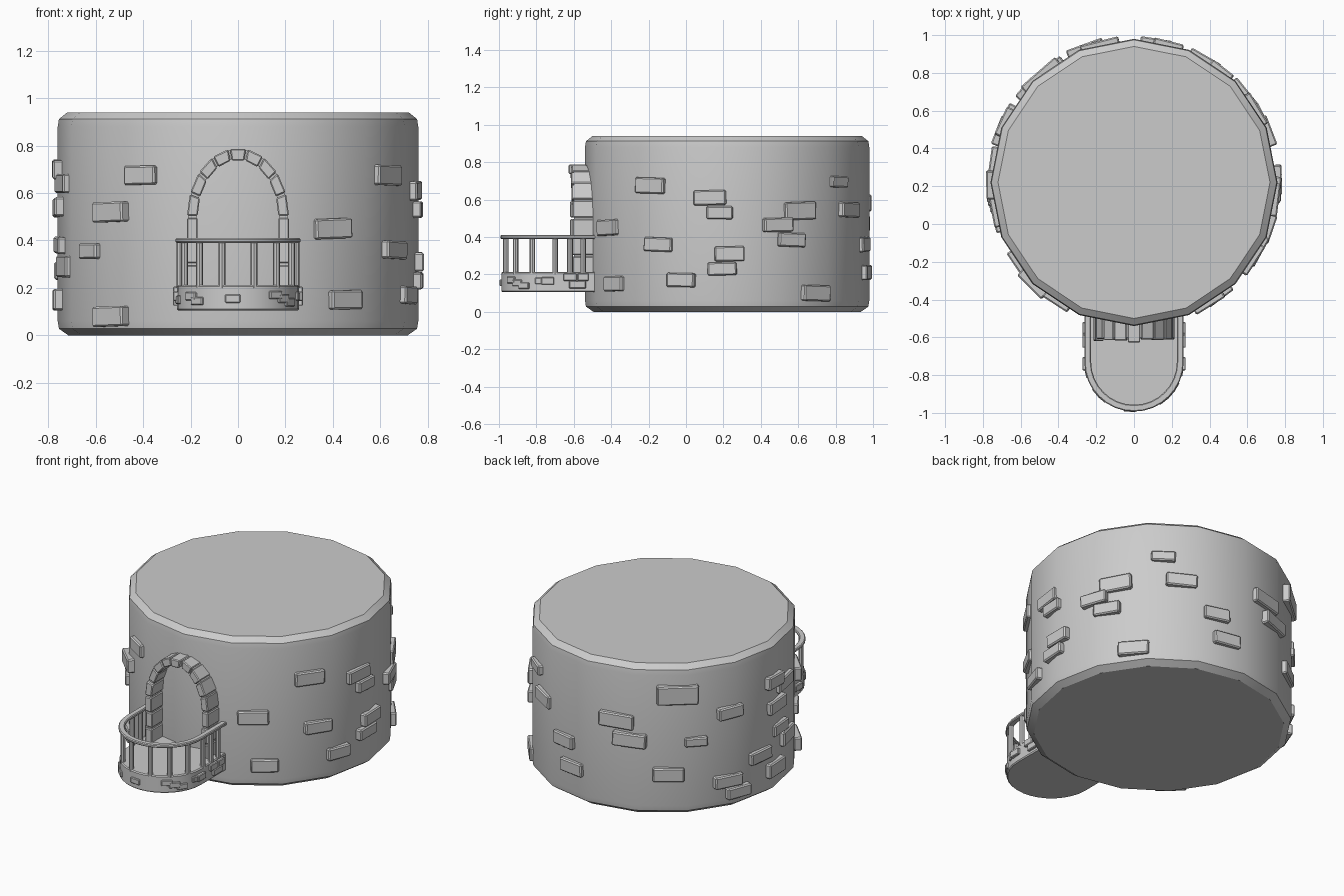
import bpy, bmesh, random
from math import sin, cos, pi, radians
from mathutils import Vector, Matrix

if "Cube" in bpy.data.objects:
    bpy.data.objects.remove(bpy.data.objects["Cube"])

random.seed(4)
CY, R = 0.22, 0.76          # tower axis and radius


def finish(bm, name, bevel=0, smooth=None):
    bmesh.ops.recalc_face_normals(bm, faces=bm.faces)
    me = bpy.data.meshes.new(name)
    bm.to_mesh(me)
    bm.free()
    ob = bpy.data.objects.new(name, me)
    bpy.context.collection.objects.link(ob)
    if bevel:
        m = ob.modifiers.new("bevel", 'BEVEL')
        m.width, m.segments = bevel, 1
    if smooth:
        bpy.ops.object.select_all(action='DESELECT')
        ob.select_set(True)
        bpy.context.view_layer.objects.active = ob
        bpy.ops.object.shade_smooth_by_angle(angle=radians(smooth))
    return ob


def prism(bm, pts, offset):
    """Solid from a flat outline pushed along offset."""
    a = [bm.verts.new(p) for p in pts]
    b = [bm.verts.new(Vector(p) + Vector(offset)) for p in pts]
    n = len(a)
    bm.faces.new(a)
    bm.faces.new(b[::-1])
    for i in range(n):
        j = (i + 1) % n
        bm.faces.new((a[i], b[i], b[j], a[j]))


def box(bm, pos, phi, size, tilt=0):
    """Box whose depth axis points along phi (0 = front, 90 = +x)."""
    m = (Matrix.Translation(pos) @ Matrix.Rotation(radians(phi), 4, 'Z')
         @ Matrix.Rotation(tilt, 4, 'Y') @ Matrix.Diagonal((*size, 1)))
    bmesh.ops.create_cube(bm, size=1, matrix=m)


# Tower drum with chamfered rims
bm = bmesh.new()
N = 16
rings = [[bm.verts.new((r * sin(2 * pi * i / N), CY - r * cos(2 * pi * i / N), z)) for i in range(N)]
         for r, z in [(.715, 0), (R - .005, .028), (R, .06), (R, .88), (R - .005, .912), (.72, .94)]]
bm.faces.new(rings[0])
bm.faces.new(rings[-1])
for a, b in zip(rings, rings[1:]):
    for i in range(N):
        j = (i + 1) % N
        bm.faces.new((a[i], a[j], b[j], b[i]))
finish(bm, "tower_wall", smooth=35)

# Scattered wall stones: angle, height, width, stone height
stones = [
    (-33, .675, .155, .08), (-45, .52, .18, .085), (-56, .355, .13, .065), (-45, .08, .18, .085),
    (32, .45, .18, .085), (37, .15, .16, .08), (61, .36, .17, .075), (57, .675, .18, .085),
    (71, .17, .155, .075), (83, .61, .175, .08), (87, .53, .14, .07), (91, .31, .16, .08),
    (88, .23, .155, .07), (121, .54, .19, .095), (111, .465, .165, .075), (117, .385, .16, .075),
    (129, .1, .18, .085), (142, .695, .14, .06), (150, .545, .18, .08),
    (166, .36, .16, .08), (171, .21, .17, .08), (221, .76, .24, .115), (194, .58, .21, .09),
    (200, .47, .2, .085), (229, .46, .135, .055), (245, .61, .16, .075), (217, .26, .18, .085),
    (244, .18, .18, .075), (249, .1, .16, .07), (262, .27, .17, .075), (281, .64, .19, .08),
    (273, .54, .17, .08), (271, .7, .15, .08), (276, .38, .16, .07), (284, .29, .17, .09), (272, .15, .16, .09)]
bm = bmesh.new()
for phi, z, w, h in stones:
    p = radians(phi)
    # distance to the flat facet below the stone
    local = (phi % (360 / N)) - 180 / N
    r = R * cos(pi / N) / cos(radians(local))
    box(bm, (r * sin(p), CY - r * cos(p), z), phi, (w, .05, h), random.uniform(-.04, .04))
finish(bm, "wall_stones", bevel=.007)

# Door arch made of wedge stones
def arch_pt(t, a, h):
    """t in 0..15: three straight stones, nine arched, three straight."""
    if t < 3:
        return a, .2 + .1 * t
    if t > 12:
        return -a, .2 + .1 * (15 - t)
    ang = pi * (t - 3) / 9
    return a * cos(ang), .5 + h * sin(ang)


bm = bmesh.new()
for i in range(15):
    g, f = .05, random.uniform(-.62, -.605)
    if i == 7:
        f = -.628
    quad = [arch_pt(i + g, .17, .24), arch_pt(i + g, .215, .29),
            arch_pt(i + 1 - g, .215, .29), arch_pt(i + 1 - g, .17, .24)]
    prism(bm, [(x, f, z) for x, z in quad], (0, -.48 - f, 0))
finish(bm, "door_arch", bevel=.005)
# Continuous mortar band behind the stones
bm = bmesh.new()
for i in range(15):
    quad = [arch_pt(i, .175, .245), arch_pt(i, .21, .285), arch_pt(i + 1, .21, .285), arch_pt(i + 1, .175, .245)]
    prism(bm, [(x, -.6, z) for x, z in quad], (0, .12, 0))
finish(bm, "arch_mortar")


# Balcony outline: straight sides and a half-round front
def u_shape(r, n=16, back=-.47, cy=-.73):
    arc = [(r * cos(pi * i / n), cy - r * sin(pi * i / n)) for i in range(n + 1)]
    return [(r, back)] + arc + [(-r, back)]


bm = bmesh.new()
prism(bm, [(x, y, .105) for x, y in u_shape(.257)], (0, 0, .108))
finish(bm, "balcony_floor", bevel=.006, smooth=35)

# Handrail
bm = bmesh.new()
loops = []
for (x0, y0), (x1, y1) in zip(u_shape(.227), u_shape(.263)):
    loops.append([bm.verts.new(c) for c in ((x0, y0, .39), (x1, y1, .39), (x1, y1, .41), (x0, y0, .41))])
for a, b in zip(loops, loops[1:]):
    for i in range(4):
        j = (i + 1) % 4
        bm.faces.new((a[i], a[j], b[j], b[i]))
bm.faces.new(loops[0])
bm.faces.new(loops[-1])
finish(bm, "handrail", bevel=.005, smooth=35)

# Balusters
bm = bmesh.new()
spots = [(s * .245, y) for s in (-1, 1) for y in (-.55, -.62, -.7)]
spots += [(.243 * sin(radians(a)), -.73 - .243 * cos(radians(a))) for a in (-68, -42, -16, 16, 42, 68)]
for x, y in spots:
    bmesh.ops.create_cone(bm, cap_ends=True, segments=8, radius1=.015, radius2=.015, depth=.2,
                          matrix=Matrix.Translation((x, y, .3)))
finish(bm, "balusters", smooth=40)

# Small stones on the balcony edge
bm = bmesh.new()
for a, z in [(-5, .155), (48, .155), (38, .17), (58, .14), (-50, .165), (-42, .145), (80, .165), (-78, .15)]:
    p = radians(a)
    box(bm, (.255 * sin(p), -.73 - .255 * cos(p), z), a, (.065, .02, .035))
for s in (-1, 1):
    for y, z, w in [(-.62, .185, .07), (-.58, .145, .09), (-.55, .185, .06), (-.74, .165, .07)]:
        box(bm, (s * .258, y, z), s * 90, (w, .03, .04))
finish(bm, "balcony_stones", bevel=.004)
